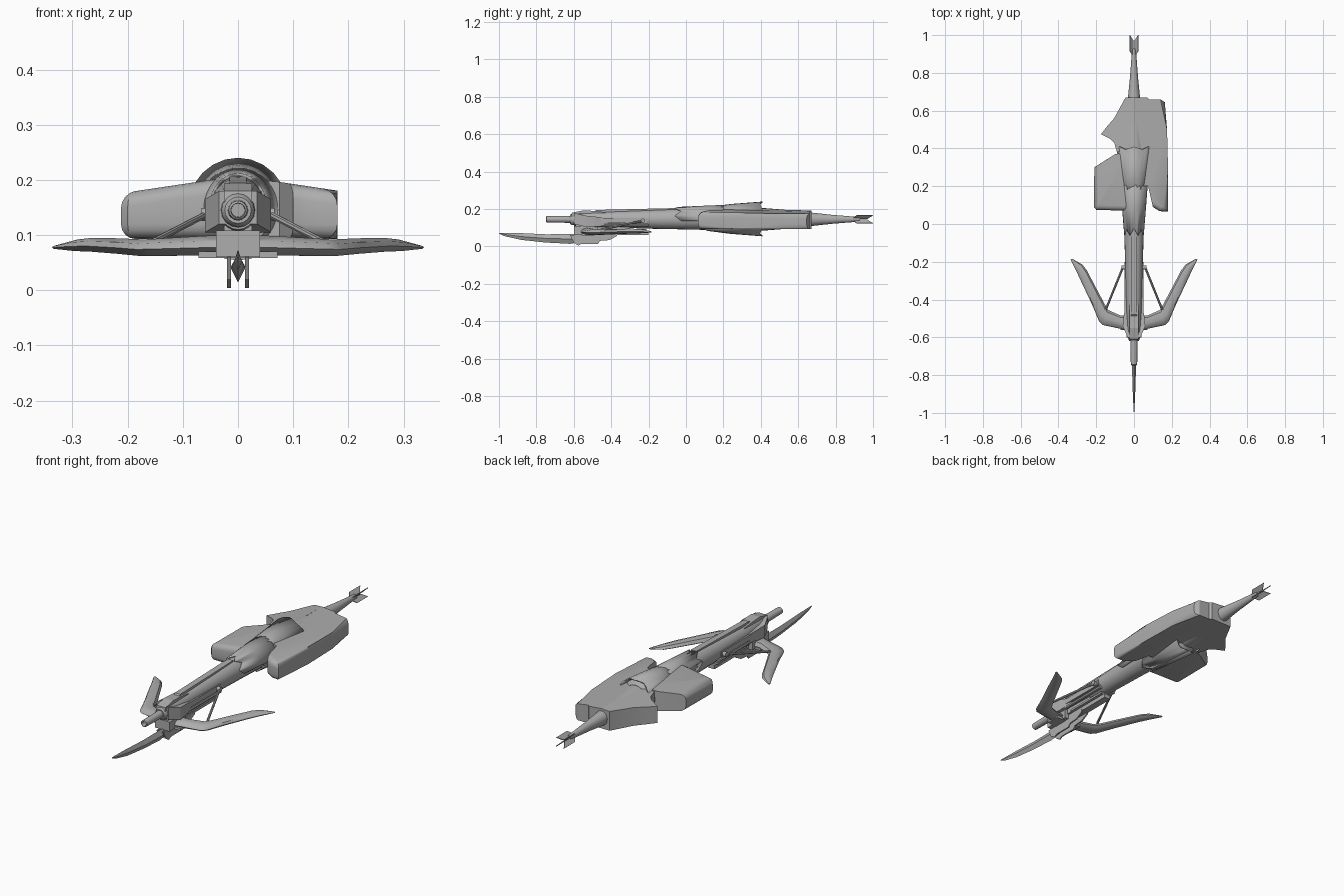
import bpy, bmesh, math
from mathutils import Vector

if "Cube" in bpy.data.objects:
    bpy.data.objects.remove(bpy.data.objects["Cube"])

grey = bpy.data.materials.new("worn grey metal")
grey.diffuse_color = (0.42, 0.42, 0.42, 1)
grey.use_nodes = True
grey.node_tree.nodes["Principled BSDF"].inputs["Base Color"].default_value = grey.diffuse_color


def finish(bm, name, smooth=0):
    bmesh.ops.recalc_face_normals(bm, faces=bm.faces[:])
    me = bpy.data.meshes.new(name)
    bm.to_mesh(me)
    bm.free()
    me.materials.append(grey)
    ob = bpy.data.objects.new(name, me)
    bpy.context.collection.objects.link(ob)
    if smooth:
        bpy.ops.object.select_all(action='DESELECT')
        ob.select_set(True)
        bpy.context.view_layer.objects.active = ob
        bpy.ops.object.shade_smooth_by_angle(angle=math.radians(smooth))
    return ob


def skin(name, rings, smooth=0):
    """Closed rings of equal length joined in order, with end caps."""
    bm = bmesh.new()
    vs = [[bm.verts.new(p) for p in r] for r in rings]
    n = len(vs[0])
    for a, b in zip(vs, vs[1:]):
        for i in range(n):
            bm.faces.new((a[i], a[(i + 1) % n], b[(i + 1) % n], b[i]))
    bm.faces.new(vs[0])
    bm.faces.new(vs[-1])
    return finish(bm, name, smooth)


def loft(name, sections, n=20, smooth=35, x=0):
    """Ellipses along y: (y, centre z, half width, half height)."""
    return skin(name, [[(x + w * math.sin(t), y, z + h * math.cos(t))
                        for t in (2 * math.pi * i / n for i in range(n))]
                       for y, z, w, h in sections], smooth)


def box(name, x0, x1, y0, y1, z0, z1):
    return skin(name, [[(x0, y, z0), (x1, y, z0), (x1, y, z1), (x0, y, z1)] for y in (y0, y1)])


def side_plate(name, outline, x, t):
    return skin(name, [[(x + s * t / 2, y, z) for y, z in outline] for s in (-1, 1)])


def rod(name, a, b, r, n=8):
    a, b = Vector(a), Vector(b)
    d = (b - a).normalized()
    u = d.orthogonal().normalized()
    v = d.cross(u)
    return skin(name, [[p + r * (math.cos(k * 2 * math.pi / n) * u + math.sin(k * 2 * math.pi / n) * v)
                        for k in range(n)] for p in (a, b)], 40)


def shell(name, outline, rounded):
    """Thick wing slab that slopes down outwards, with rolled rims on the chosen outline edges."""
    top = lambda x: 0.203 - 0.15 * max(0, abs(x) - 0.03)
    bm = bmesh.new()
    lo = [bm.verts.new((x, y, 0.093)) for x, y in outline]
    hi = [bm.verts.new((x, y, top(x) - 0.03 * max(0, y - 0.3))) for x, y in outline]
    n = len(outline)
    for i in range(n):
        bm.faces.new((lo[i], lo[(i + 1) % n], hi[(i + 1) % n], hi[i]))
    bm.faces.new(lo)
    bm.faces.new(hi)
    rims = [bm.edges.get((r[i], r[(i + 1) % n])) for r in (lo, hi) for i in rounded]
    bmesh.ops.bevel(bm, geom=rims, offset=0.026, segments=4, profile=0.5, affect='EDGES')
    return finish(bm, name, 30)


def sleeve(name, rows, span, teeth, n=24):
    """Armour sheet wrapped over the barrel: rows (y, centre z, half width, half height, tooth depth)."""
    bm = bmesh.new()
    grid = []
    for y, z, w, h, d in rows:
        row = []
        for i in range(n + 1):
            t = math.radians(span) * (2 * i / n - 1)
            zig = abs((i * teeth / n) % 1 * 2 - 1)
            row.append(bm.verts.new((w * math.sin(t), y + d * zig, z + h * math.cos(t))))
        grid.append(row)
    for a, b in zip(grid, grid[1:]):
        for i in range(n):
            bm.faces.new((a[i], a[i + 1], b[i + 1], b[i]))
    ob = finish(bm, name, 35)
    m = ob.modifiers.new("thickness", 'SOLIDIFY')
    m.thickness = 0.006
    m.offset = 0
    return ob


# Main barrel and tail cone
loft("main_barrel", [(-0.60, .145, .032, .035), (-0.57, .145, .038, .042), (-0.40, .145, .042, .043),
                     (-0.2, .145, .047, .05), (0.0, .147, .053, .056), (0.25, .147, .062, .062),
                     (0.42, .145, .062, .06), (0.64, .145, .042, .042)])
loft("tail_cone", [(0.60, .145, .044, .044), (0.66, .145, .033, .037), (0.78, .145, .021, .024), (0.93, .145, .010, .012)])

# Muzzle tube with a hollow end
loft("muzzle_tube", [(-0.60, .145, .019, .019), (-0.745, .145, .017, .017), (-0.748, .145, .013, .013),
                     (-0.70, .145, .012, .012)], 16)
loft("muzzle_collar", [(-0.62, .145, .024, .024), (-0.612, .145, .03, .03), (-0.585, .145, .032, .033)], 16)

# Front head: cheek plates and sloped crest
side_plate("head_crest", [(-.615, .15), (-.61, .18), (-.55, .193), (-.49, .19), (-.43, .183), (-.43, .15)], 0, .05)
side_plate("top_spine", [(-.5, .18), (-.48, .195), (-.06, .205), (-.06, .18)], 0, .03)
for s in (-1, 1):
    skin("cheek_plate", [[(s * a, y, z0), (s * b, y, z0), (s * b, y, z1), (s * a, y, z1)]
                         for y, a, b, z0, z1 in ((-.60, .02, .034, .12, .18), (-.54, .025, .06, .105, .165),
                                                 (-.49, .025, .055, .105, .16), (-.42, .03, .042, .12, .15))])

# Wide armour collar around the middle
sleeve("front_sleeve", [(-0.06, .147, .050, .062, .035), (0.08, .147, .060, .067, 0), (0.25, .147, .073, .074, 0)], 100, 4)
sleeve("flared_collar", [(0.10, .147, .061, .063, .03), (0.24, .147, .072, .077, 0), (0.395, .147, .088, .090, .015)], 180, 6)
loft("collar_core", [(0.16, .147, .060, .062), (0.38, .147, .078, .08), (0.40, .147, .06, .06)])

# Wing shells: whole on the right, broken in two on the left
shell("right_wing_shell", [(0, .67), (0, .2), (.075, .2), (.10, .09), (.135, .068), (.18, .065),
                           (.18, .3), (.175, .5), (.163, .645), (.14, .66), (.08, .66), (.07, .67)], [3, 4, 5, 6, 7])
shell("left_front_wing", [(-.03, .07), (-.20, .075), (-.212, .09), (-.21, .30), (-.10, .37), (-.03, .38)], [0, 1, 2])
shell("left_rear_wing", [(0, .38), (-.09, .38), (-.105, .43), (-.125, .45), (-.175, .475), (-.14, .52),
                         (-.105, .56), (-.045, .67), (0, .67)], [])

# Tail fins in a cross
for k in range(4):
    a = math.pi / 4 + k * math.pi / 2
    u, v = Vector((math.cos(a), 0, math.sin(a))), Vector((-math.sin(a), 0, math.cos(a)))
    o = Vector((0, 0, .145))
    prof = [(.004, .88), (.012, .895), (.031, .915), (.031, 1.0), (.018, .985), (.004, .97)]
    skin("tail_fin", [[o + u * r + v * w + Vector((0, y, 0)) for r, y in prof] for w in (-.002, .002)])

# Front blade with a diamond section, and the jagged plates behind it
loft("front_blade", [(-1.0, .071, .001, .002), (-.97, .064, .003, .009), (-.88, .053, .007, .018),
                     (-.75, .043, .011, .022), (-.62, .04, .013, .026), (-.55, .045, .012, .02)], 4, 0)
for s in (-1, 1):
    side_plate("jagged_plate", [(-.62, .06), (-.60, .02), (-.575, .004), (-.56, .014), (-.47, .014), (-.46, .03),
                                (-.41, .034), (-.37, .055), (-.37, .07)], s * .016, .007)

# Under-barrel housing
box("bow_hub", -.04, .04, -.60, -.47, .06, .108)
box("hub_neck", -.025, .025, -.59, -.30, .085, .13)
box("lower_rail", -.018, .018, -.47, -.20, .062, .082)
box("lower_rail_shelf", -.03, .03, -.44, -.21, .084, .094)
box("hub_lip", -.072, .072, -.56, -.49, .058, .07)

# Bow limbs (inner edge, outer edge, bottom, top), braces and side rails
limb = [((.03, -.485), (.03, -.565), .063, .100), ((.07, -.485), (.07, -.555), .063, .098),
        ((.138, -.455), (.165, -.535), .062, .093), ((.155, -.425), (.185, -.515), .062, .092),
        ((.20, -.34), (.225, -.42), .066, .094), ((.25, -.245), (.275, -.315), .07, .095),
        ((.273, -.215), (.305, -.25), .071, .092), ((.325, -.185), (.337, -.187), .075, .081)]
for s in (-1, 1):
    rings = []
    for p, q, z0, z1 in limb:
        mix = lambda t: (p[0] + (q[0] - p[0]) * t, p[1] + (q[1] - p[1]) * t)
        h = z1 - z0
        rings.append([(s * mix(t)[0], mix(t)[1], z0 + h * f) for t, f in
                      ((0, .35), (.25, 0), (.75, 0), (1, .4), (.9, .75), (.55, 1), (.15, .85))])
    skin("bow_limb", rings, 40)
    rod("brace_rod", (s * .057, -.225, .138), (s * .15, -.455, .09), .006)
    rod("brace_pivot", (s * .035, -.23, .137), (s * .066, -.23, .137), .012, 12)
    box("side_rail", s * .032, s * .049, -.53, -.21, .125, .152)
    rod("side_tube", (s * .04, -.50, .112), (s * .04, -.20, .112), .009)
